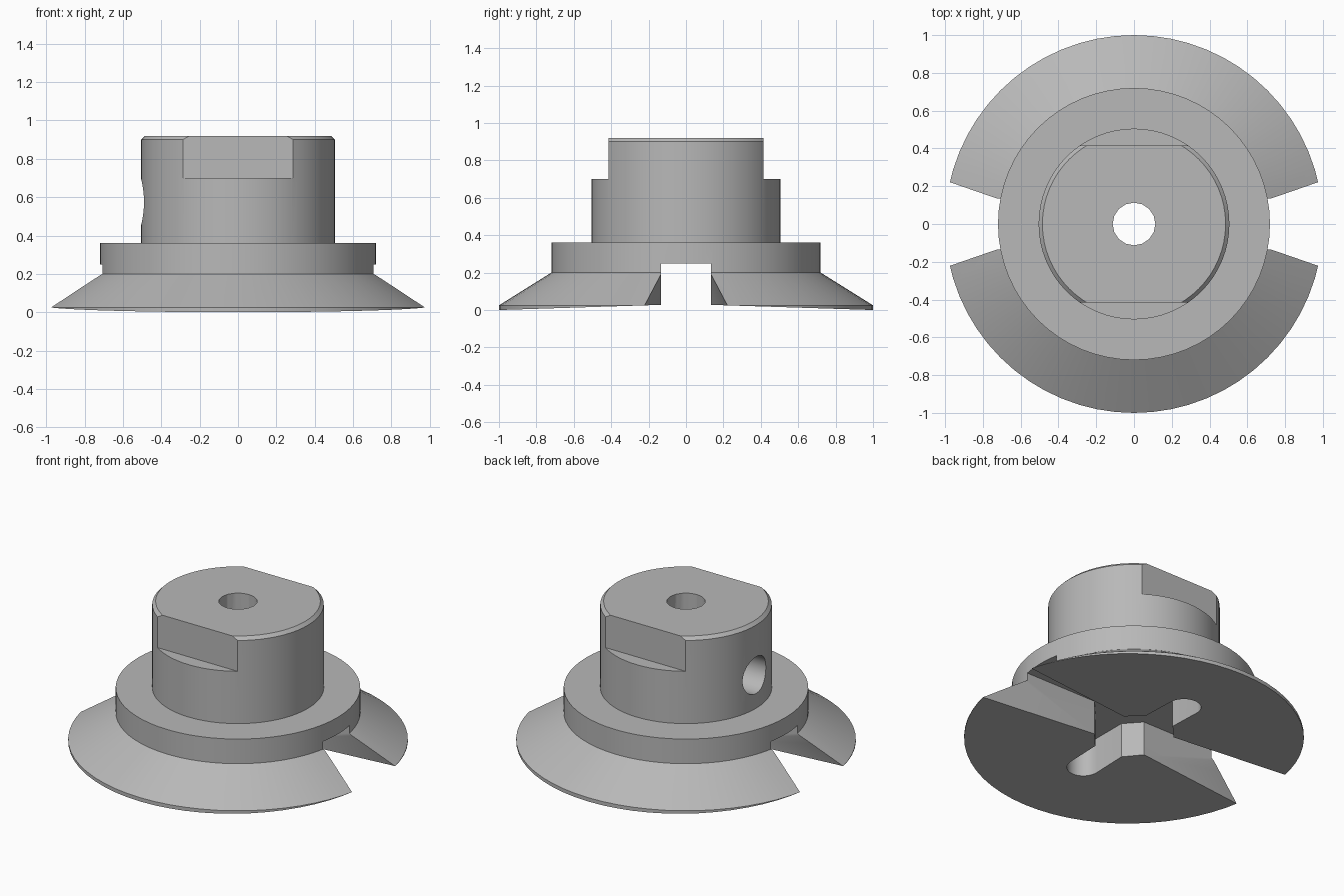
import bpy, bmesh
from math import sin, cos, tau, radians

default = bpy.data.objects.get("Cube")
if default:
    bpy.data.objects.remove(default, do_unlink=True)

steel = bpy.data.materials.new("grey steel")
steel.use_nodes = True
grey = (0.48, 0.48, 0.48, 1)
steel.diffuse_color = grey
steel.node_tree.nodes["Principled BSDF"].inputs["Base Color"].default_value = grey


def to_object(name, bm):
    bmesh.ops.recalc_face_normals(bm, faces=bm.faces)
    mesh = bpy.data.meshes.new(name)
    bm.to_mesh(mesh)
    bm.free()
    mesh.materials.append(steel)
    obj = bpy.data.objects.new(name, mesh)
    bpy.context.collection.objects.link(obj)
    return obj


def lathe(name, profile, sides):
    bm = bmesh.new()
    verts = [bm.verts.new((r, 0, z)) for r, z in profile]
    edges = [bm.edges.new(pair) for pair in zip(verts, verts[1:])]
    bmesh.ops.spin(bm, geom=verts + edges, cent=(0, 0, 0), axis=(0, 0, 1),
                   angle=tau, steps=sides)
    bmesh.ops.remove_doubles(bm, verts=bm.verts, dist=1e-5)
    return to_object(name, bm)


def hull(name, points):
    bm = bmesh.new()
    for p in points:
        bm.verts.new(p)
    bmesh.ops.convex_hull(bm, input=bm.verts)
    bmesh.ops.dissolve_limit(bm, angle_limit=0.01, verts=bm.verts, edges=bm.edges)
    return to_object(name, bm)


def box(x0, x1, y0, y1, z0, z1):
    return [(x, y, z) for x in (x0, x1) for y in (y0, y1) for z in (z0, z1)]


def circle(radius, sides):
    return [(radius * cos(tau * i / sides), radius * sin(tau * i / sides))
            for i in range(sides)]


def cut(target, name, points):
    cutter = hull(name, points)
    cutter.hide_render = True
    mod = target.modifiers.new(name, "BOOLEAN")
    mod.operation, mod.solver, mod.object = "DIFFERENCE", "EXACT", cutter
    bpy.context.view_layer.objects.active = target
    bpy.ops.object.modifier_apply(modifier=mod.name)
    bpy.data.objects.remove(cutter, do_unlink=True)


# Turned body: flared skirt, flange, neck with a chamfered top
body = lathe("flanged_body", [(0, 0), (1, 0), (1, 0.025), (0.72, 0.2), (0.72, 0.36),
                              (0.505, 0.36), (0.505, 0.9), (0.485, 0.92), (0, 0.92)], 64)

# Underside rises gently toward the middle
cut(body, "underside_slope", [(x, y, z) for x in (-1.2, 1.2) for y, z in
                              ((-1.1, -0.003), (0, 0.032), (1.1, -0.003), (0, -0.2))])

# Cross slot with flared mouths
slot, depth = 0.135, 0.25
cut(body, "cross_slot", box(-1.2, 1.2, -slot, slot, -0.2, depth))
for side in (-1, 1):
    cut(body, "slot_mouth", [(side * x, s * y, z) for s in (-1, 1) for x, y, z in
                             ((-0.22, slot, -0.1), (1.1, 0.28, -0.1), (1.1, slot, 0.303))])

# Rounded pocket across the slot, widened where they meet
cut(body, "pocket", [(x, y + c, z) for x, y in circle(0.1, 24)
                     for c in (-0.46, 0.46) for z in (-0.1, depth)])
cut(body, "pocket_throat", [(sx * x, sy * y, z) for sx in (-1, 1) for sy in (-1, 1)
                            for x, y in ((0.19, slot), (0.1, 0.235))
                            for z in (-0.1, depth)])

# Wrench flats on the neck
for side in (-1, 1):
    cut(body, "wrench_flat", box(-1, 1, side * 0.415, side, 0.7, 1.1))

# Centre bore and side hole
cut(body, "centre_bore", [(x, y, z) for x, y in circle(0.113, 16) for z in (-0.1, 1.1)])
cut(body, "side_hole", [(x, y, z + 0.575) for y, z in circle(0.12, 24) for x in (-0.8, 0)])

# Smooth the round walls, keep the machined edges sharp
bpy.ops.object.select_all(action="DESELECT")
body.select_set(True)
bpy.context.view_layer.objects.active = body
bpy.ops.object.shade_smooth_by_angle(angle=radians(25))
